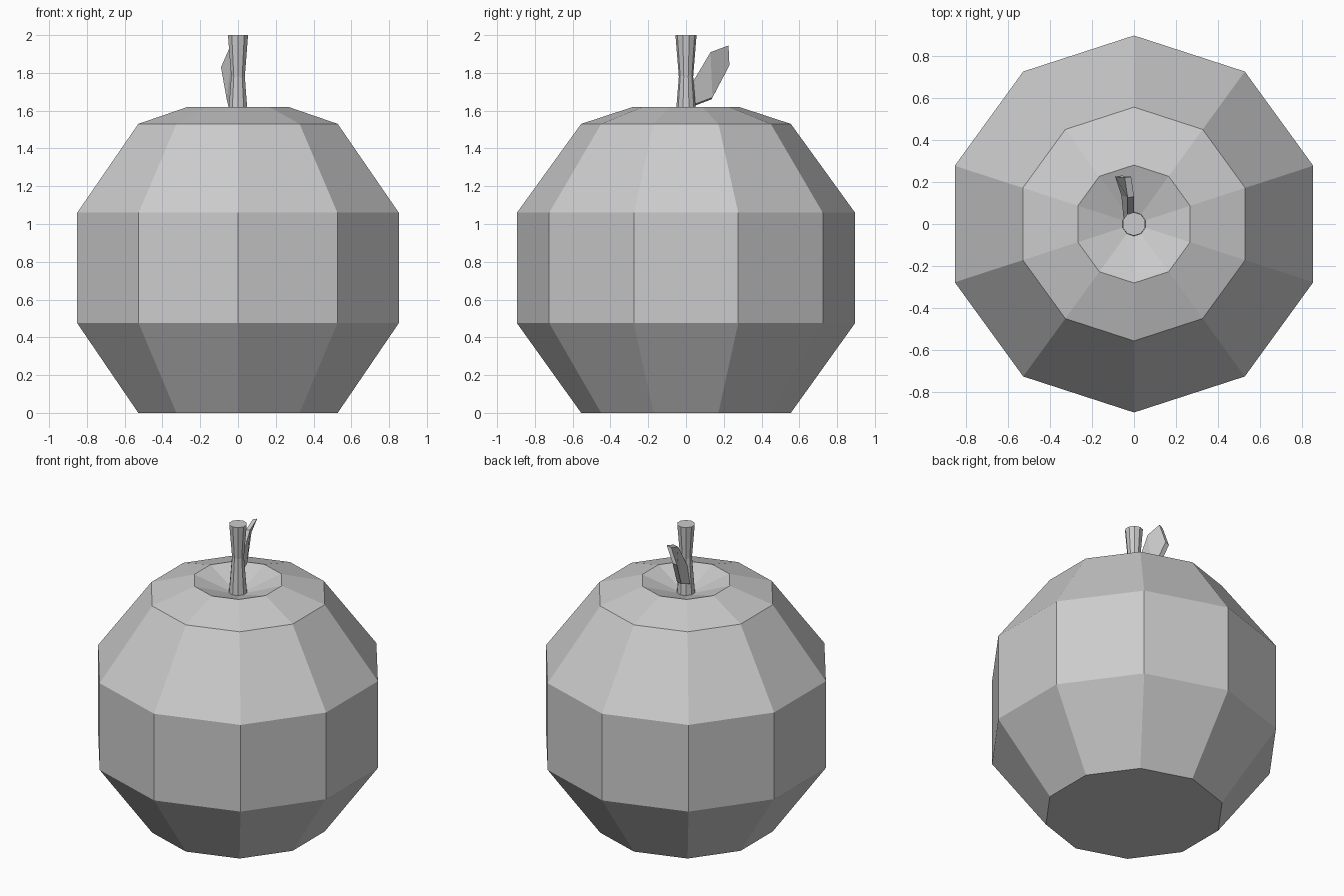
import bpy, math

if "Cube" in bpy.data.objects:
    bpy.data.objects.remove(bpy.data.objects["Cube"])

SIDES = 10

def make(name, verts, faces):
    me = bpy.data.meshes.new(name)
    me.from_pydata(verts, [], faces)
    me.update()
    ob = bpy.data.objects.new(name, me)
    bpy.context.collection.objects.link(ob)
    return ob

def lathe(name, profile):
    """Revolve (radius, z) rings, bottom to top, with flat caps."""
    n = SIDES
    verts = [(r * math.cos(math.pi / 2 + math.tau * k / n),
              r * math.sin(math.pi / 2 + math.tau * k / n), z)
             for r, z in profile for k in range(n)]
    faces = [(i * n + k, i * n + (k + 1) % n, (i + 1) * n + (k + 1) % n, (i + 1) * n + k)
             for i in range(len(profile) - 1) for k in range(n)]
    faces.append(tuple(reversed(range(n))))
    faces.append(tuple(range((len(profile) - 1) * n, len(profile) * n)))
    return make(name, verts, faces)

# Fruit body with a dimple in the top
lathe("fruit_body", [(0.555, 0), (0.895, 0.475), (0.895, 1.06),
                     (0.555, 1.53), (0.28, 1.62), (0.05, 1.54)])

# Stem, pinched in the middle
lathe("stem", [(0.058, 1.53), (0.038, 1.78), (0.056, 2.0)])

# Leaf: a bent strip between an upper and a lower edge, given thickness in x
upper = [(0.0, 0.035, 1.75), (0.0, 0.13, 1.91), (-0.014, 0.225, 1.945)]
lower = [(-0.02, 0.035, 1.63), (-0.03, 0.14, 1.67), (-0.06, 0.23, 1.84)]
right = upper + lower
left = [(x - 0.03, y - 0.005, z - 0.01) for x, y, z in right]
faces = []
for i in range(2):
    faces += [(i, i + 3, i + 4, i + 1), (i + 6, i + 7, i + 10, i + 9),
              (i, i + 1, i + 7, i + 6), (i + 3, i + 9, i + 10, i + 4)]
faces += [(0, 6, 9, 3), (2, 5, 11, 8)]
make("leaf", right + left, faces)
